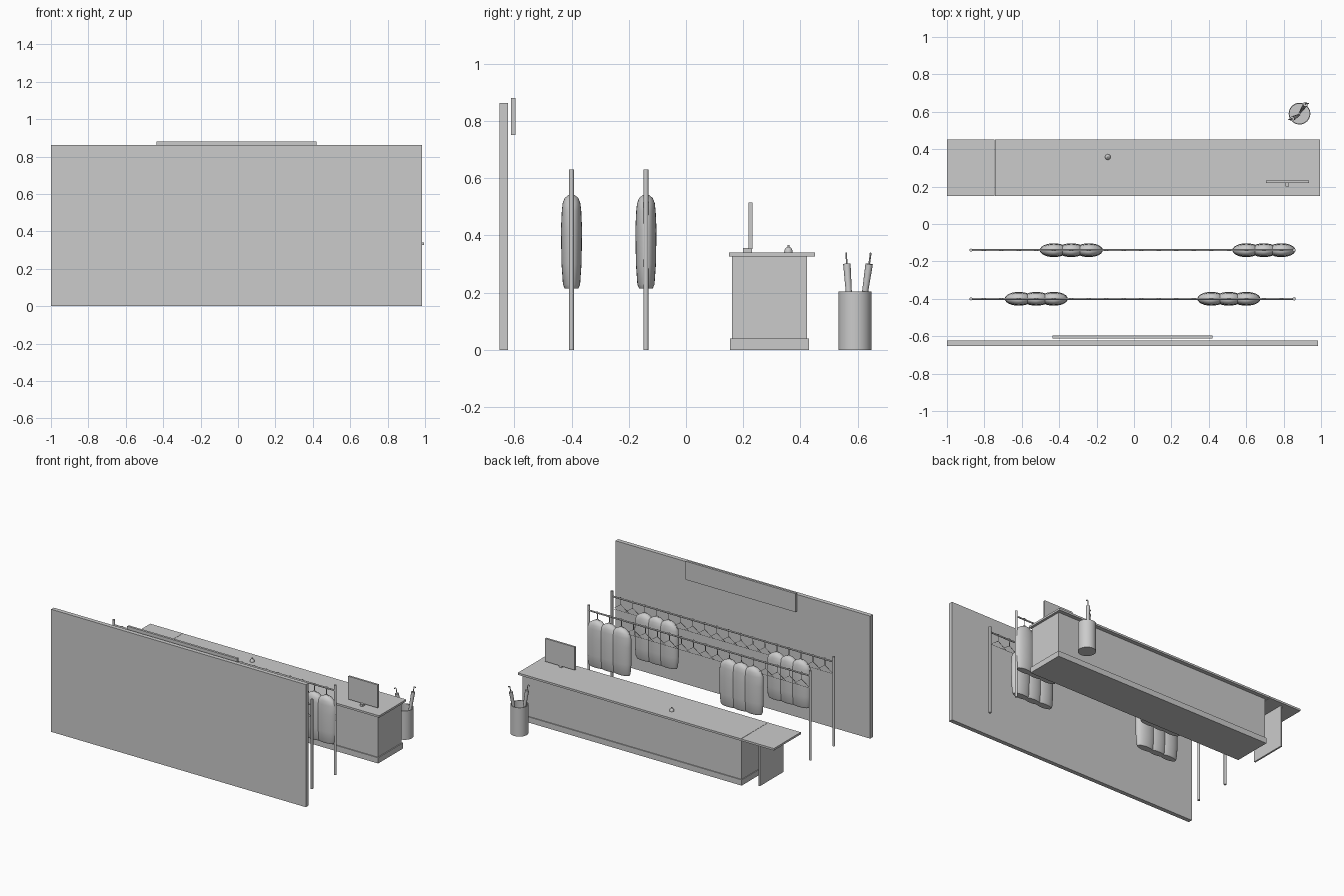
import bpy, bmesh, math
from mathutils import Vector

if "Cube" in bpy.data.objects:
    bpy.data.objects.remove(bpy.data.objects["Cube"])


def mesh_object(name, bm, smooth=False):
    bmesh.ops.recalc_face_normals(bm, faces=bm.faces)
    me = bpy.data.meshes.new(name)
    bm.to_mesh(me)
    bm.free()
    ob = bpy.data.objects.new(name, me)
    bpy.context.collection.objects.link(ob)
    if smooth:
        bpy.context.view_layer.objects.active = ob
        bpy.ops.object.select_all(action='DESELECT')
        ob.select_set(True)
        bpy.ops.object.shade_smooth_by_angle(angle=math.radians(40))
    return ob


def box(name, x, y, z):
    bm = bmesh.new()
    bmesh.ops.create_cube(bm, size=1)
    for v in bm.verts:
        v.co = [(a + b) / 2 + c * (b - a) for (a, b), c in zip((x, y, z), v.co)]
    return mesh_object(name, bm)


def rod(name, a, b, r1, r2=None, sides=16):
    """Cylinder or cone between two points."""
    a, b = Vector(a), Vector(b)
    bm = bmesh.new()
    bmesh.ops.create_cone(bm, cap_ends=True, segments=sides, radius1=r1,
                          radius2=r1 if r2 is None else r2, depth=(b - a).length)
    bm.transform((b - a).to_track_quat('Z', 'Y').to_matrix().to_4x4())
    bmesh.ops.translate(bm, verts=bm.verts, vec=(a + b) / 2)
    return mesh_object(name, bm, True)


def loft(name, centre, rings, sides=24):
    """Stack of ellipses given as (z, half width x, half width y)."""
    bm = bmesh.new()
    loops = []
    for z, hx, hy in rings:
        loops.append([bm.verts.new((centre[0] + hx * math.cos(t), centre[1] + hy * math.sin(t), z))
                      for t in (2 * math.pi * i / sides for i in range(sides))])
    for lo, hi in zip(loops, loops[1:]):
        for i in range(sides):
            j = (i + 1) % sides
            bm.faces.new((lo[i], lo[j], hi[j], hi[i]))
    bm.faces.new(loops[0])
    bm.faces.new(loops[-1])
    return mesh_object(name, bm, True)


def wire(name, paths, radius):
    """Thin bevelled polylines, each (points, closed)."""
    cu = bpy.data.curves.new(name, 'CURVE')
    cu.dimensions = '3D'
    cu.bevel_depth = radius
    cu.bevel_resolution = 1
    cu.use_fill_caps = True
    for pts, closed in paths:
        sp = cu.splines.new('POLY')
        sp.points.add(len(pts) - 1)
        for p, co in zip(sp.points, pts):
            p.co = (*co, 1)
        sp.use_cyclic_u = closed
    ob = bpy.data.objects.new(name, cu)
    bpy.context.collection.objects.link(ob)
    return ob


# Back wall with a blank sign board
box("back_wall", (-1, 0.985), (-0.652, -0.622), (0, 0.863))
box("sign_board", (-0.435, 0.42), (-0.612, -0.596), (0.75, 0.88))

# Counter with lift-up flap and gate
box("counter_plinth", (-0.735, 0.985), (0.153, 0.43), (0, 0.04))
box("counter_body", (-0.73, 0.978), (0.16, 0.423), (0.04, 0.326))
box("counter_top", (-0.744, 0.995), (0.15, 0.451), (0.326, 0.34))
box("counter_flap", (-1, -0.746), (0.15, 0.451), (0.326, 0.34))
box("flap_gate", (-0.872, -0.86), (0.16, 0.423), (0.03, 0.326))

# Monitor
box("monitor_screen", (0.705, 0.935), (0.219, 0.233), (0.353, 0.515))
box("monitor_base", (0.81, 0.83), (0.2, 0.23), (0.34, 0.355))

# Service bell: dome and button
dome = [(0.34 + 0.02 * math.sin(t), 0.015 * math.cos(t), 0.015 * math.cos(t))
        for t in (i * math.pi / 14 for i in range(7))]
loft("bell_dome", (-0.14, 0.358), dome, 16)
rod("bell_button", (-0.14, 0.358, 0.355), (-0.14, 0.358, 0.367), 0.004, sides=10)

# Coat racks: posts, rail, hangers and groups of coats
MID, PITCH, COUNT, RAIL_Z = -0.0075, 0.0936, 18, 0.592
COAT = [(0.215, 0.062, 0.024), (0.228, 0.068, 0.03), (0.30, 0.074, 0.035), (0.42, 0.075, 0.037),
        (0.485, 0.072, 0.034), (0.512, 0.06, 0.031), (0.53, 0.036, 0.024), (0.54, 0.016, 0.012)]
for rack, y, groups in (("front", -0.4, (3, 14)), ("rear", -0.14, (5, 16))):
    for side, s in (("left", -1), ("right", 1)):
        x = MID + s * 0.864
        rod(f"{rack}_rack_post_{side}", (x, y, 0), (x, y, 0.63), 0.0085)
    rod(f"{rack}_rack_rail", (MID - 0.864, y, RAIL_Z), (MID + 0.864, y, RAIL_Z), 0.0055, sides=12)
    paths = []
    for i in range(COUNT):
        x = MID + (i - (COUNT - 1) / 2) * PITCH
        hook = [(x + 0.009 * math.cos(t), y, RAIL_Z + 0.009 * math.sin(t))
                for t in (math.pi - k * math.pi * 1.5 / 6 for k in range(7))]
        paths.append((hook + [(x, y, 0.55)], False))
        paths.append(([(x, y, 0.55), (x + 0.065, y, 0.505), (x - 0.065, y, 0.505)], True))
        if any(abs(i - g) <= 1 for g in groups):
            loft(f"{rack}_coat_{i}", (x, y), COAT)
    wire(f"{rack}_hangers", paths, 0.0022)

# Umbrella stand: open thin-walled can
CX, CY = 0.885, 0.59
loft("umbrella_stand", (CX, CY), [(0, 0.058, 0.058), (0.203, 0.058, 0.058),
                                  (0.203, 0.053, 0.053), (0.012, 0.053, 0.053)], 32)

# Two folded umbrellas with hooked handles
for name, s, top in (("left", -1, (0.845, 0.562, 0.30)), ("right", 1, (0.917, 0.64, 0.30))):
    foot = Vector((CX + s * 0.004, CY + s * 0.008, 0.013))
    top = Vector(top)
    d = (top - foot).normalized()
    rod(f"umbrella_{name}", foot, top, 0.006, 0.013, 12)
    end = top + d * 0.03
    hook = [end + Vector((s * 0.007 * (1 - math.cos(t)), 0, 0.008 * math.sin(t)))
            for t in (k * math.pi / 6 for k in range(7))]
    wire(f"umbrella_handle_{name}", [([tuple(p) for p in [top] + hook], False)], 0.003)
